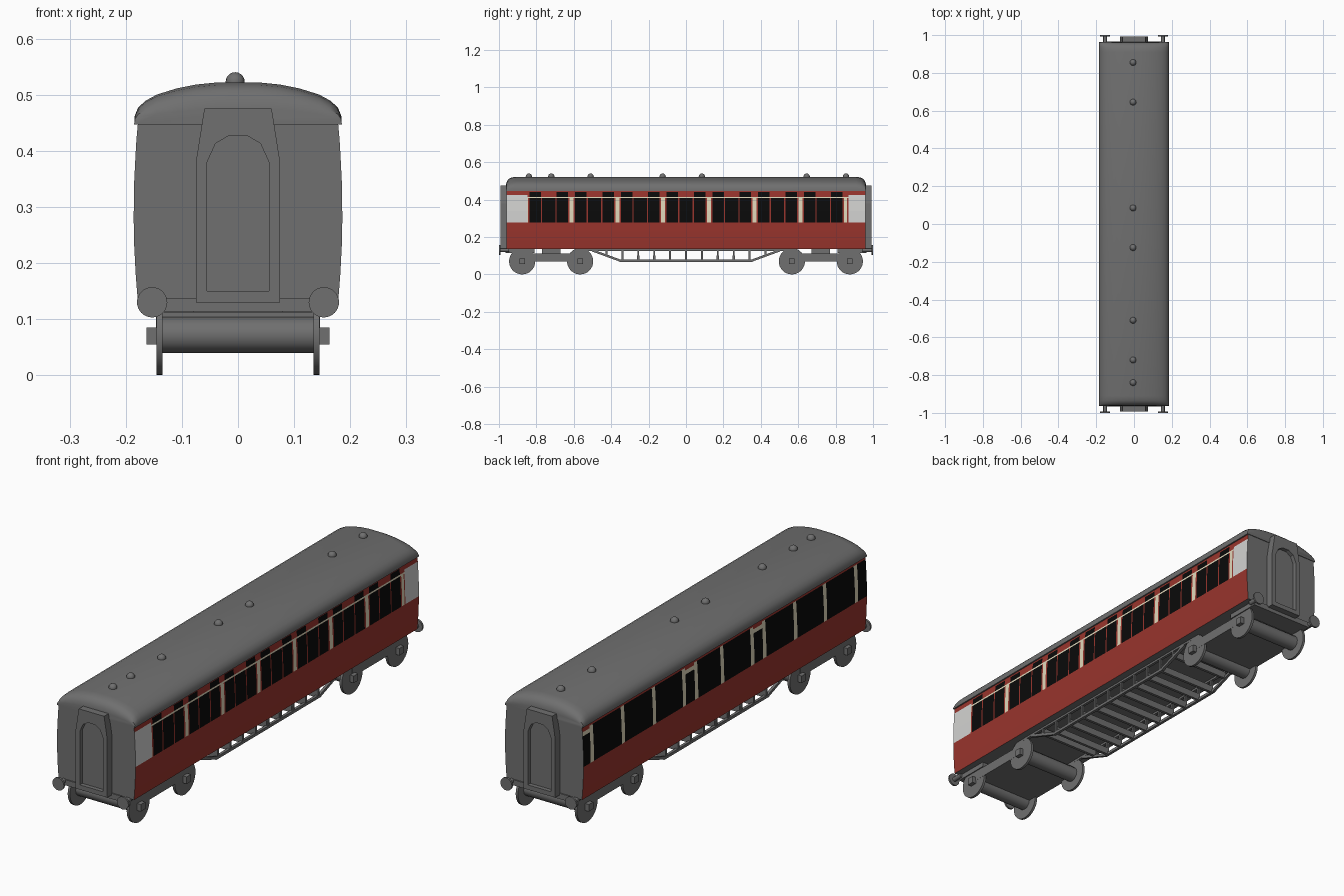
import bpy, bmesh, math
from mathutils import Matrix, Vector

cube = bpy.data.objects.get("Cube")
if cube:
    bpy.data.objects.remove(cube)


def material(name, r, g, b):
    m = bpy.data.materials.new(name)
    m.use_nodes = True
    m.diffuse_color = (r, g, b, 1)
    bsdf = next(n for n in m.node_tree.nodes if n.type == 'BSDF_PRINCIPLED')
    bsdf.inputs["Base Color"].default_value = (r, g, b, 1)
    bsdf.inputs["Roughness"].default_value = 0.8
    return m


GREY = material("dark_grey", 0.16, 0.16, 0.16)
RED = material("dark_red", 0.32, 0.035, 0.026)
BLACK = material("window_black", 0.003, 0.003, 0.003)
CREAM = material("cream", 0.75, 0.69, 0.5)
PALE = material("pale_panel", 0.65, 0.65, 0.64)


def finish(name, bm, mats=(GREY,), smooth=False):
    bmesh.ops.recalc_face_normals(bm, faces=bm.faces)
    mesh = bpy.data.meshes.new(name)
    bm.to_mesh(mesh)
    bm.free()
    for m in mats:
        mesh.materials.append(m)
    ob = bpy.data.objects.new(name, mesh)
    bpy.context.collection.objects.link(ob)
    if smooth:
        bpy.ops.object.select_all(action='DESELECT')
        ob.select_set(True)
        bpy.context.view_layer.objects.active = ob
        bpy.ops.object.shade_smooth_by_angle(angle=math.radians(35))
    return ob


def loft(rings):
    """Skin closed rings of equal length and cap both ends."""
    bm = bmesh.new()
    rows = [[bm.verts.new(p) for p in ring] for ring in rings]
    for a, b in zip(rows, rows[1:]):
        for i in range(len(a)):
            j = (i + 1) % len(a)
            bm.faces.new((a[i], a[j], b[j], b[i]))
    bm.faces.new(rows[0])
    bm.faces.new(rows[-1])
    return bm


def box(name, x0, x1, y0, y1, z0, z1):
    ring = [(x0, z0), (x1, z0), (x1, z1), (x0, z1)]
    return finish(name, loft([[(x, y, z) for x, z in ring] for y in (y0, y1)]))


def disc(name, centre, radius, depth, axis, sides=32):
    bm = bmesh.new()
    rot = Matrix.Rotation(math.pi / 2, 4, 'Y' if axis == 'X' else 'X')
    bmesh.ops.create_cone(bm, cap_ends=True, segments=sides, radius1=radius, radius2=radius,
                          depth=depth, matrix=Matrix.Translation(centre) @ rot)
    return finish(name, bm, smooth=True)


def strut(name, x, a, b, thick=0.006):
    """Square bar in a plane of constant x between (y, z) points."""
    a, b = Vector(a), Vector(b)
    d = (b - a).normalized() * thick
    n = Vector((-d.y, d.x))
    ring = [a + n, a - n, b - n, b + n]
    return finish(name, loft([[(x + o, p.x, p.y) for p in ring] for o in (-thick, thick)]))


# Coach body: a grid whose cells are coloured by position
PITCH = 0.2446
SILL, HEAD = 0.278, 0.425
POSTS = (0.9, 0.689, 0.478, 0.275, 0.193, 0.017, -0.187, -0.268, -0.478, -0.68, -0.89)
DOORS = ((0.9, 0.96), (0.193, 0.275), (-0.268, -0.187))
COLOURS = (GREY, RED, BLACK, CREAM, PALE)


def compartment_side(y, z):
    if z < SILL:
        return RED
    if y < -0.848 or y > 0.868:
        return PALE if z < HEAD else RED
    k = max(-3, min(3, round(y / PITCH)))
    d = abs(y - k * PITCH)
    if 0.408 < z < 0.415:
        return CREAM
    if 0.042 < d < 0.104:
        return BLACK if z < 0.44 else RED
    if z > 0.408:
        return RED
    if d < 0.036:
        return BLACK
    return CREAM if 0.112 < d < 0.128 else RED


def corridor_side(y, z):
    if z < SILL or z > 0.435:
        return RED
    if any(abs(y - p) < 0.011 for p in POSTS):
        return CREAM
    if any(a < y < b for a, b in DOORS) and z > 0.408:
        return CREAM if z < HEAD else RED
    return BLACK


cuts = {-0.96, 0.96, -0.848, 0.868}
for k in range(-3, 4):
    for d in (0.036, 0.042, 0.104, 0.112):
        cuts |= {k * PITCH + d, k * PITCH - d}
for k in (-3, 3):
    cuts |= {k * PITCH + math.copysign(0.128, k)}
for p in POSTS:
    cuts |= {p - 0.011, p + 0.011}
levels = (0.135, 0.18, 0.23, SILL, 0.34, 0.408, 0.415, HEAD, 0.435, 0.44, 0.447)
half = [(0.186 - 0.3 * (z - 0.29) ** 2, z) for z in levels]
section = half + [(-x, z) for x, z in reversed(half)]
bm = loft([[(x, y, z) for x, z in section] for y in sorted(cuts)])
bmesh.ops.recalc_face_normals(bm, faces=bm.faces)
for f in bm.faces:
    c = f.calc_center_median()
    if abs(f.normal.x) > 0.7:
        rule = compartment_side if c.x > 0 else corridor_side
        f.material_index = COLOURS.index(rule(c.y, c.z))
finish("coach_body", bm, COLOURS)

# Domed roof, rounded down at both ends
EAVE = 0.447
half = [(0.185, EAVE), (0.184, 0.462), (0.178, 0.477), (0.165, 0.489), (0.145, 0.5),
        (0.11, 0.511), (0.075, 0.518), (0.035, 0.522)]
section = half + [(-x, z) for x, z in reversed(half)]
steps = [(0.963, 0.35), (0.96, 0.6), (0.95, 0.82), (0.935, 0.94), (0.91, 1)]
stations = [(-y, h) for y, h in steps] + [(y, h) for y, h in reversed(steps)]
finish("roof", loft([[(x, y, EAVE + (z - EAVE) * h) for x, z in section]
                     for y, h in stations]), smooth=True)

# Roof ventilators
for y in (0.855, 0.645, 0.085, -0.125, -0.51, -0.72, -0.84):
    bm = bmesh.new()
    bmesh.ops.create_uvsphere(bm, u_segments=16, v_segments=10, radius=0.017,
                              matrix=Matrix.Translation((-0.005, y, 0.523)))
    finish("roof_ventilator", bm, smooth=True)

# Gangway connectors, headstocks and buffers at each end
outer = [(-0.075, 0.13), (-0.075, 0.38), (-0.06, 0.475), (-0.02, 0.475)]
inner = [(-0.055, 0.15), (-0.055, 0.38), (-0.04, 0.413), (-0.016, 0.427)]
outer, inner = [h + [(-x, z) for x, z in reversed(h)] for h in (outer, inner)]
for s in (-1, 1):
    layers = [(outer, 0.955), (outer, 0.993), (inner, 0.993), (inner, 0.975)]
    finish("gangway_connector", loft([[(x, s * y, z) for x, z in ring] for ring, y in layers]))
    box("headstock", -0.15, 0.15, *sorted((s * 0.81, s * 0.965)), 0.114, 0.138)
    for x in (-0.153, 0.153):
        disc("buffer_shank", (x, s * 0.97, 0.13), 0.01, 0.05, 'Y', 16)
        disc("buffer_head", (x, s * 0.996, 0.13), 0.027, 0.008, 'Y')

# Bogies: frame, axle drums, wheels and axle boxes
for s in (-1, 1):
    mid = s * 0.721
    box("bogie_frame", -0.146, 0.146, mid - 0.155, mid + 0.155, 0.07, 0.113)
    box("bogie_pivot", -0.08, 0.08, mid - 0.05, mid + 0.05, 0.11, 0.138)
    for y in (mid - 0.155, mid + 0.155):
        disc("axle_drum", (0, y, 0.072), 0.032, 0.27, 'X', 12)
        for x in (-1, 1):
            disc("wheel", (x * 0.14, y, 0.07), 0.07, 0.011, 'X')
            box("axle_box", *sorted((x * 0.14, x * 0.163)), y - 0.015, y + 0.015, 0.055, 0.085)

# Underframe trusses with posts and cross ribs
for x in (-0.14, 0.14):
    strut("truss_bottom_rail", x, (-0.355, 0.073), (0.355, 0.073))
    strut("truss_top_rail", x, (-0.56, 0.132), (0.56, 0.132))
    for s in (-1, 1):
        strut("truss_slope", x, (s * 0.35, 0.073), (s * 0.5, 0.128))
for i in range(11):
    y = (i - 5) * 0.085
    low = 0.07 if abs(y) < 0.36 else 0.1
    for x in (-0.14, 0.14):
        strut("truss_post", x, (y, low), (y, 0.135), 0.005)
    box("cross_rib", -0.14, 0.14, y - 0.006, y + 0.006, low, low + 0.03)
